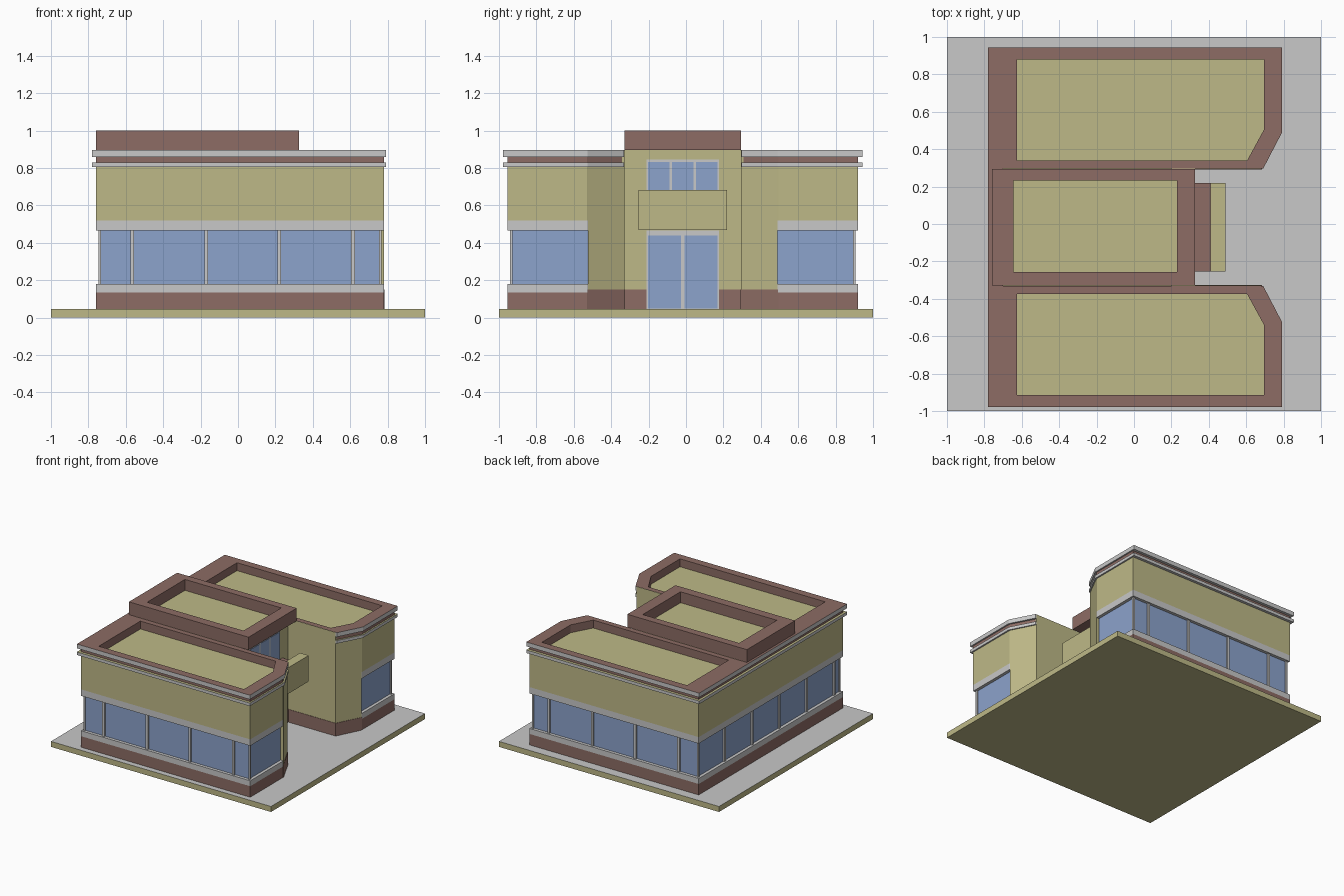
import bpy, bmesh

if "Cube" in bpy.data.objects:
    bpy.data.objects.remove(bpy.data.objects["Cube"])

C = -0.0175  # y of the building's mirror plane


def material(name, rgb):
    m = bpy.data.materials.new(name)
    m.diffuse_color = (*rgb, 1)
    m.use_nodes = True
    m.node_tree.nodes["Principled BSDF"].inputs["Base Color"].default_value = m.diffuse_color
    return m


OLIVE = material("olive_plaster", (0.515, 0.485, 0.245))
BROWN = material("brown_stone", (0.266, 0.150, 0.128))
GREY = material("light_grey", (0.578, 0.578, 0.578))
BLUE = material("blue_glass", (0.262, 0.366, 0.604))


def finish(name, bm, side, top):
    """Write the mesh; upward faces take the top material."""
    bmesh.ops.recalc_face_normals(bm, faces=bm.faces)
    for f in bm.faces:
        f.material_index = 1 if f.normal.z > 0.5 else 0
    me = bpy.data.meshes.new(name)
    bm.to_mesh(me)
    bm.free()
    me.materials.append(side)
    me.materials.append(top or side)
    ob = bpy.data.objects.new(name, me)
    bpy.context.collection.objects.link(ob)


def prism(name, pts, z0, z1, side, top=None):
    bm = bmesh.new()
    a = [bm.verts.new((x, C + v, z0)) for x, v in pts]
    b = [bm.verts.new((x, C + v, z1)) for x, v in pts]
    bm.faces.new(a)
    bm.faces.new(b)
    for i in range(len(a)):
        j = (i + 1) % len(a)
        bm.faces.new((a[i], a[j], b[j], b[i]))
    finish(name, bm, side, top)


def ring(name, outer, inner, z0, z1, side, top):
    """Hollow rim; its inner wall is always brown like the parapet."""
    bm = bmesh.new()
    loops = [[bm.verts.new((x, C + v, z)) for x, v in p]
             for p, z in ((outer, z0), (outer, z1), (inner, z1), (inner, z0))]
    n = len(outer)
    for k in range(4):
        p, q = loops[k], loops[(k + 1) % 4]
        for i in range(n):
            j = (i + 1) % n
            bm.faces.new((p[i], p[j], q[j], q[i]))
    inner_faces = [f for f in bm.faces if all(v in loops[2] + loops[3] for v in f.verts)]
    bmesh.ops.recalc_face_normals(bm, faces=bm.faces)
    for f in bm.faces:
        f.material_index = 1 if f.normal.z > 0.5 or f in inner_faces else 0
    me = bpy.data.meshes.new(name)
    bm.to_mesh(me)
    bm.free()
    me.materials.append(side)
    me.materials.append(top)
    bpy.context.collection.objects.link(bpy.data.objects.new(name, me))


def rect(x0, x1, v0, v1):
    return [(x0, v0), (x1, v0), (x1, v1), (x0, v1)]


def box(name, x0, x1, v0, v1, z0, z1, side, top=None):
    prism(name, rect(x0, x1, v0, v1), z0, z1, side, top)


def flip(pts):
    return [(x, -v) for x, v in pts]


def u_shape(half):
    """Mirror the front half of a footprint into the full U."""
    return half + flip(half)[::-1]


def outline(inset):
    """Outer band footprint, tucked just behind the plain court walls."""
    return u_shape([(-.76 + inset, -.9375 + inset), (.78 - inset, -.9375 + inset),
                    (.78 - inset, -.512), (.676, -.318), (.246, -.318)])


CORNICE = u_shape([(-.78, -.96), (.792, -.96), (.792, -.508), (.691, -.314), (.246, -.314)])

# ground slab
box("ground_slab", -1, 1, -1 - C, 1 - C, 0, .045, OLIVE, GREY)

# plain core that shows as the court walls and chamfered corners
prism("court_walls", u_shape([(-.73, -.907), (.75, -.907), (.75, -.5075), (.78, -.5075),
                              (.68, -.3125), (.25, -.3125)]), .04, .829, OLIVE)
prism("court_base", u_shape([(-.7, -.88), (.74, -.88), (.74, -.5095), (.783, -.5095),
                             (.683, -.3095), (.253, -.3095)]), .04, .15, BROWN)

# horizontal layers of the outer walls
prism("wall_base", outline(0), .04, .135, BROWN)
prism("window_sill", outline(0), .135, .18, GREY)
prism("window_band", outline(.025), .18, .467, BLUE)
prism("window_lintel", outline(0), .467, .52, GREY)
prism("upper_wall", outline(0), .52, .805, OLIVE)
prism("lower_cornice", CORNICE, .805, .83, GREY, OLIVE)

# window mullions
for x in (-.565, -.17, .22, .615):
    for s in (-1, 1):
        a, b = sorted((s * .9, s * .9245))
        box("window_mullion", x - .01, x + .01, a, b, .18, .467, GREY)
for i in range(5):
    v = .575 - .355 * i
    box("rear_mullion", -.747, -.72, v - .01, v + .01, .18, .467, GREY)
for s in (-1, 1):
    for x0, x1 in ((-.747, -.733), (.753, .767)):
        a, b = sorted((s * .9105, s * .9245))
        box("corner_post", x0, x1, a, b, .18, .467, GREY)

# wing parapets: brown frieze, grey top cornice, sunken roof
rim_in = [(-.625, -.8975), (.695, -.8975), (.695, -.522), (.605, -.3575), (-.625, -.3575)]
frieze = [(-.76, -.9375), (.78, -.9375), (.78, -.512), (.676, -.318), (-.76, -.314)]
crown = [(-.78, -.96), (.792, -.96), (.792, -.508), (.691, -.314), (-.78, -.314)]
for side, f in (("front", lambda p: p), ("back", flip)):
    ring(side + "_frieze", f(frieze), f(rim_in), .83, .86, BROWN, BROWN)
    ring(side + "_parapet", f(crown), f(rim_in), .86, .895, GREY, BROWN)
    prism(side + "_court_wall_top", f(rect(.2, .68, -.325, -.3125)), .829, .8945, OLIVE)

# central block
box("entrance_wall_top", -.74, .25, -.3125, .3125, .82, .896, OLIVE)
box("rear_frieze", -.76, -.7, -.32, .32, .83, .86, BROWN)
box("rear_cornice", -.78, -.7, -.32, .32, .86, .895, GREY, BROWN)
ring("central_parapet", rect(-.76, .327, -.3125, .3125), rect(-.645, .23, -.24, .25),
     .895, 1.0, BROWN, BROWN)
box("central_roof", -.66, .24, -.26, .26, .896, .91, OLIVE)

# entrance doors and upper window
box("door_frame", .24, .256, -.195, .195, .045, .467, GREY)
for v0, v1 in ((-.185, -.01), (.01, .185)):
    box("door_glass", .25, .259, v0, v1, .05, .44, BLUE)
box("upper_window_frame", .24, .256, -.195, .195, .5, .845, GREY)
for v0, v1 in ((-.185, -.072), (-.058, .058), (.072, .185)):
    box("upper_window_glass", .25, .259, v0, v1, .52, .832, BLUE)

# entrance canopy
box("canopy_slab", .24, .42, -.2375, .2375, .47, .6, OLIVE, BROWN)
box("canopy_front", .41, .488, -.2375, .2375, .469, .683, OLIVE)
